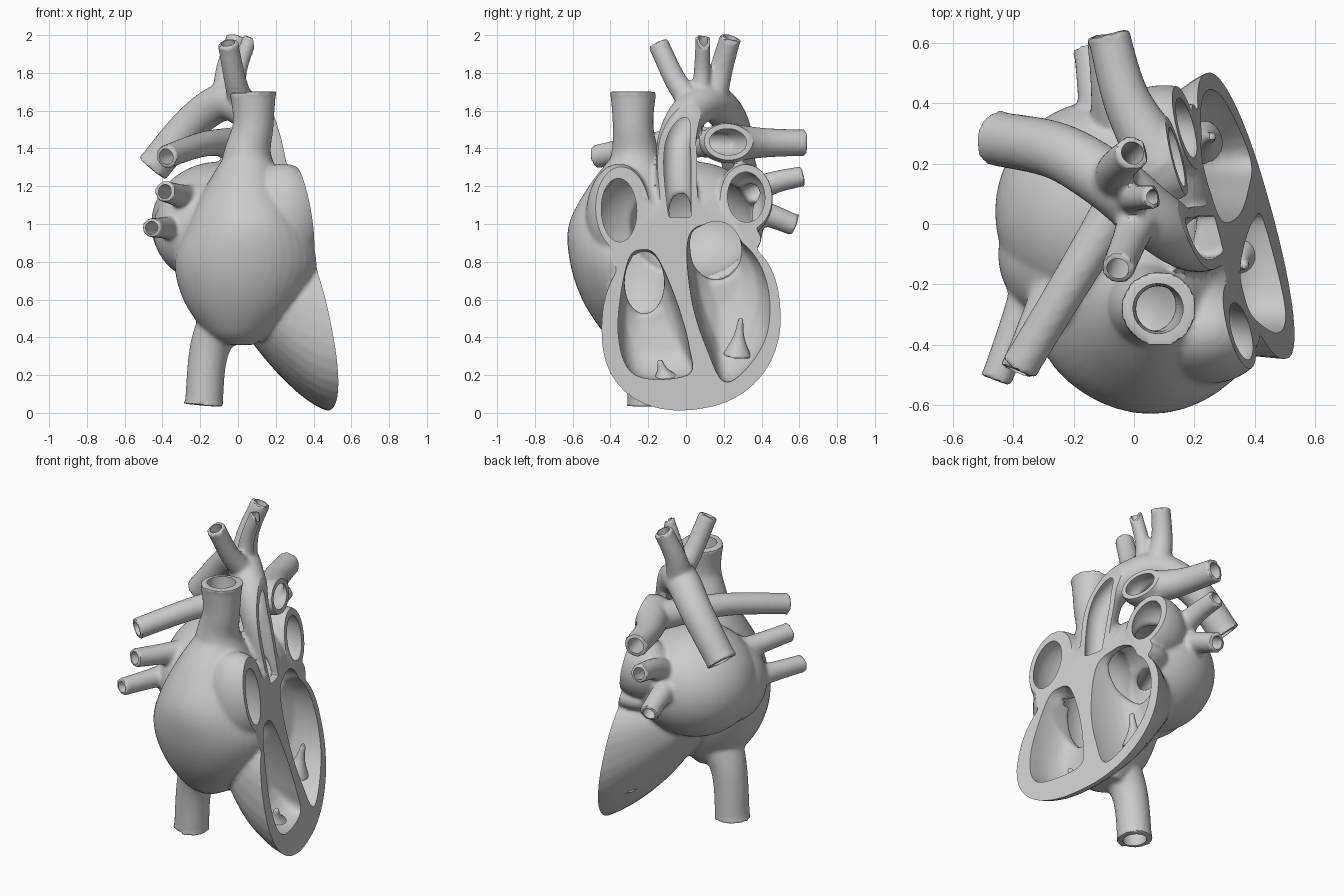
import bpy, bmesh, math
from mathutils import Vector, Matrix

if "Cube" in bpy.data.objects:
    bpy.data.objects.remove(bpy.data.objects["Cube"])


def catmull(pts, steps, closed=False):
    """Smooth curve through points of any dimension."""
    n, out = len(pts), []
    for i in range(n if closed else n - 1):
        p = [Vector(pts[(i + j) % n] if closed else pts[min(max(i + j, 0), n - 1)]) for j in (-1, 0, 1, 2)]
        for s in range(steps):
            t = s / steps
            out.append(0.5 * (2 * p[1] + (p[2] - p[0]) * t + (2 * p[0] - 5 * p[1] + 4 * p[2] - p[3]) * t * t
                              + (3 * p[1] - p[0] - 3 * p[2] + p[3]) * t ** 3))
    if not closed:
        out.append(Vector(pts[-1]))
    return out


def skin(bm, rings):
    """Closed skin over a list of equal rings, capped at both ends."""
    vs = [[bm.verts.new(p) for p in r] for r in rings]
    n = len(vs[0])
    for a, b in zip(vs, vs[1:]):
        for i in range(n):
            bm.faces.new((a[i], a[(i + 1) % n], b[(i + 1) % n], b[i]))
    bm.faces.new(vs[0][::-1])
    bm.faces.new(vs[-1])


def tube(bm, pts, k=1.0, extend=0.0, flare=1.0):
    """Round tube along (x, y, z, radius) points."""
    c = catmull(pts, 8)
    pos = [Vector(p[:3]) for p in c]
    rad = [p[3] * k for p in c]
    if extend:
        pos.append(pos[-1] + (pos[-1] - pos[-2]).normalized() * extend)
        rad.append(rad[-1] * flare)
    rings, prev, side = [], None, None
    for i, p in enumerate(pos):
        t = (pos[min(i + 1, len(pos) - 1)] - pos[max(i - 1, 0)]).normalized()
        side = t.orthogonal().normalized() if prev is None else prev.rotation_difference(t) @ side
        prev = t
        up = t.cross(side)
        rings.append([p + rad[i] * (math.cos(a) * side + math.sin(a) * up)
                      for a in [math.tau * j / 28 for j in range(28)]])
    skin(bm, rings)


def branch(a, b, r0, r1, lift=0.0, shift=0.0):
    """Tapering three-point path with its middle moved up or along x."""
    a, b = Vector(a), Vector(b)
    mid = a.lerp(b, .5) + Vector((shift, 0, lift))
    return [(*a, r0), (*mid, .25 * r0 + .75 * r1), (*b, r1)]


def ball(bm, c, r, inset=0.0):
    m = Matrix.Translation(c) @ Matrix.Diagonal((*[v - inset for v in r], 1))
    bmesh.ops.create_icosphere(bm, subdivisions=4, radius=1, matrix=m)


def oval(x, cy, cz, ry, rz, power=1.0):
    def f(v):
        return math.copysign(abs(v) ** power, v)
    angs = [math.tau * j / 40 for j in range(40)]
    return [(x, cy + ry * f(math.cos(a)), cz + rz * f(math.sin(a))) for a in angs]


def chamber(bm, outline, cy, cz, back, front):
    """Loft a (y, z) outline along x, shrinking to the back like a bowl."""
    o = catmull(outline, 6, True)
    rings = [(.9, 1)]
    for i in range(7):
        t = i / 6
        rings.append((front + (back - front) * t, .4 + .6 * math.sqrt(1 - t * t)))
    skin(bm, [[(x, cy + (p[0] - cy) * s, cz + (p[1] - cz) * s) for p in o] for x, s in rings])


def apply(ob):
    bpy.context.view_layer.objects.active = ob
    for m in list(ob.modifiers):
        bpy.ops.object.modifier_apply(modifier=m.name)


def make(name, bm, voxel=None, smooth=5):
    bmesh.ops.recalc_face_normals(bm, faces=bm.faces[:])
    me = bpy.data.meshes.new(name)
    bm.to_mesh(me)
    bm.free()
    ob = bpy.data.objects.new(name, me)
    bpy.context.collection.objects.link(ob)
    if voxel:
        r = ob.modifiers.new("fuse", 'REMESH')
        r.mode, r.voxel_size = 'VOXEL', voxel
        s = ob.modifiers.new("soften", 'SMOOTH')
        s.factor, s.iterations = 0.5, smooth
        apply(ob)
    return ob


def cut(ob, cutter):
    m = ob.modifiers.new("cut", 'BOOLEAN')
    m.operation, m.object, m.solver = 'DIFFERENCE', cutter, 'MANIFOLD'
    ev = ob.evaluated_get(bpy.context.evaluated_depsgraph_get())
    if len(ev.data.vertices) in (0, len(ob.data.vertices)):
        m.solver = 'EXACT'
    apply(ob)
    cutter.hide_render = True
    cutter.hide_set(True)


# Great vessels, from the heart to the open end
upper_vein = [(.06, -.27, 1.15, .2), (.05, -.27, 1.36, .13), (.08, -.28, 1.52, .108), (.08, -.28, 1.68, .12)]
lower_vein = [(0, -.25, .62, .16), (-.145, -.22, .36, .107), (-.18, -.21, .06, .1)]
aorta = [(.25, -.04, 1.03, .1), (.215, -.05, 1.32, .11), (.15, -.04, 1.48, .1), (.05, .03, 1.6, .1),
         (-.08, .14, 1.645, .1), (-.25, .24, 1.53, .095), (-.44, .28, 1.31, .09)]
vessels = [upper_vein, lower_vein, aorta]

# Arch branches
vessels.append(branch((.02, .03, 1.64), (-.05, -.14, 1.94), .07, .055, -.03))
vessels.append(branch((-.01, .08, 1.66), (.06, .09, 1.97), .055, .04, 0, -.02))
vessels.append(branch((-.06, .14, 1.66), (-.01, .23, 1.97), .08, .057, 0, -.02))
# Lung arteries
vessels.append(branch((.1, .19, 1.43), (-.08, .61, 1.43), .11, .07, 0, -.03))
vessels.append(branch((.03, .2, 1.43), (-.37, -.46, 1.36), .085, .062, .03))
# Lung veins
vessels.append(branch((-.2, -.05, 1.12), (-.38, -.47, 1.17), .09, .056))
vessels.append(branch((-.28, -.05, .98), (-.45, -.5, .98), .09, .052))
vessels.append(branch((-.06, .25, 1.1), (-.1, .6, 1.25), .09, .054, .03))
vessels.append(branch((-.1, .25, 1.05), (-.14, .56, 1), .09, .058, .03))

# Rounded parts hollowed evenly: left atrium in two lobes, its ear, lung trunk
hollow = [((-.1, .04, 1), (.36, .37, .33), .05),
          ((-.15, -.1, .97), (.3, .27, .28), .06),
          ((.1, .31, 1.13), (.2, .15, .19), .036),
          ((.1, .21, 1.43), (.13, .14, .105), .026)]

# Outer body: lemon-shaped right atrium and its ear, valve base, tapering ventricles
outer = bmesh.new()
atrium = [(.36, 0, -.25, .08, .1), (.43, .005, -.27, .18, .17), (.6, .03, -.28, .32, .27), (.8, .05, -.28, .385, .335),
          (1, .055, -.28, .325, .34), (1.2, .045, -.275, .215, .24), (1.36, .05, -.27, .12, .12)]
skin(outer, [[(x, y, z) for z, x, y in oval(*row)] for row in catmull(atrium, 5)])
ball(outer, (.24, -.355, 1.04), (.21, .175, .28))
ball(outer, (.17, .1, .92), (.26, .3, .12))
ventricle = [(.75, .43, .5, .43), (.47, .46, .495, .45), (.2, .59, .43, .37), (-.15, .77, .12, .1)]
skin(outer, [oval(x, .05, z, ry, rz, .85) for x, z, ry, rz in catmull(ventricle, 5)])

# Cavities: atria, ventricles, valve openings, vessel bores
inner = bmesh.new()
ball(inner, (-.01, -.28, .85), (.24, .27, .42))
ball(inner, (.22, -.37, 1.035), (.2, .135, .245))
right_outline = [(-.31, .8), (-.23, .87), (-.15, .83), (-.05, .6), (.02, .34), (.01, .2), (-.27, .2), (-.36, .43)]
left_outline = [(.01, .94), (.15, 1), (.37, .85), (.46, .62), (.42, .36), (.22, .16), (.11, .34), (.025, .62)]
chamber(inner, right_outline, -.21, .68, .22, .42)
chamber(inner, left_outline, .17, .84, .08, .38)
skin(inner, [oval(x, .16, .86, .135, .155) for x in (-.1, .3)])
skin(inner, [oval(x, -.22, .69, .105, .165) for x in (0, .38)])

for c, r, wall in hollow:
    ball(outer, c, r)
    ball(inner, c, r, wall)
for v in vessels:
    tube(outer, v, 1, .02, 1.08)
    tube(inner, v, .7, .08)
heart = make("heart_body", outer, .0125)
cut(heart, make("cavity_cutter", inner, .0125))

# Slanted section plane that opens the heart
n = Vector((1, .25, .19))
box = bmesh.new()
bmesh.ops.create_cube(box, size=4, matrix=Matrix.Translation(n * (.47 / n.length_squared) + n.normalized() * 2)
                      @ n.to_track_quat('Z', 'Y').to_matrix().to_4x4())
cut(heart, make("section_cutter", box))

# Papillary muscles standing on the ventricle walls
parts = [heart]
for name, a, b in [("right_papillary_muscle", (.34, -.11, .17), (.37, -.14, .28)),
                   ("left_papillary_muscle", (.22, .27, .3), (.26, .29, .5))]:
    bm = bmesh.new()
    tube(bm, branch(a, b, .08, .015))
    parts.append(make(name, bm, .01))

bpy.ops.object.select_all(action='DESELECT')
for ob in parts:
    ob.select_set(True)
bpy.context.view_layer.objects.active = heart
bpy.ops.object.shade_smooth_by_angle(angle=math.radians(40))
